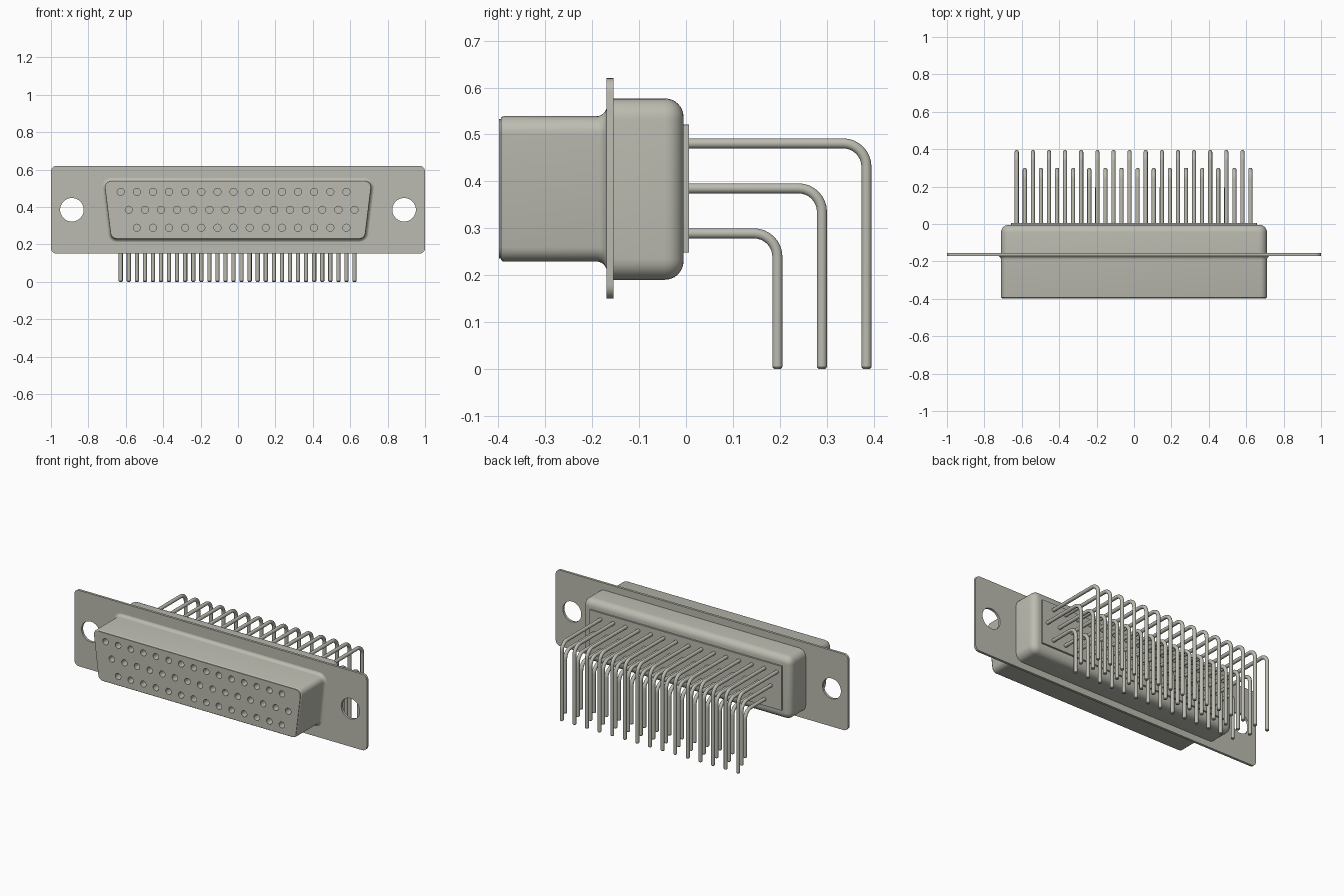
import bpy, bmesh
from math import radians, cos, sin, pi, atan2
from mathutils import Vector, Matrix

if "Cube" in bpy.data.objects:
    bpy.data.objects.remove(bpy.data.objects["Cube"], do_unlink=True)

metal = bpy.data.materials.new("warm_grey_metal")
metal.use_nodes = True
GREY = (0.5, 0.5, 0.44, 1)
metal.diffuse_color = GREY
metal.node_tree.nodes["Principled BSDF"].inputs["Base Color"].default_value = GREY


def finish_mesh(bm, name):
    bmesh.ops.recalc_face_normals(bm, faces=bm.faces)
    mesh = bpy.data.meshes.new(name)
    bm.to_mesh(mesh)
    bm.free()
    mesh.materials.append(metal)
    mesh.shade_smooth()
    mesh.set_sharp_from_angle(angle=radians(35))
    return mesh


def add_object(mesh, name, x=0):
    obj = bpy.data.objects.new(name, mesh)
    obj.location.x = x
    bpy.context.collection.objects.link(obj)
    return obj


def skin(bm, rings):
    """Join closed rings of points into a capped solid."""
    loops = [[bm.verts.new(p) for p in ring] for ring in rings]
    for a, b in zip(loops, loops[1:]):
        for i in range(len(a)):
            j = (i + 1) % len(a)
            bm.faces.new((a[i], a[j], b[j], b[i]))
    bm.faces.new(loops[0])
    bm.faces.new(loops[-1])


def rounded_outline(corners, radius, offset, steps=6):
    """Counter-clockwise convex polygon in x, z with filleted corners."""
    pts = []
    n = len(corners)
    for i in range(n):
        p0, p, p1 = (Vector(corners[k % n]) for k in (i - 1, i, i + 1))
        d0, d1 = (p - p0).normalized(), (p1 - p).normalized()
        n0, n1 = Vector((d0.y, -d0.x)), Vector((d1.y, -d1.x))
        centre = p - (n0 + n1) * radius / (1 + n0.dot(n1))
        start = atan2(n0.y, n0.x)
        turn = n0.angle(n1)
        for k in range(steps + 1):
            a = start + turn * k / steps
            pts.append(centre + Vector((cos(a), sin(a))) * (radius + offset))
    return pts


def loft(name, corners, radius, sections):
    """Sections are (y, outline offset) pairs."""
    bm = bmesh.new()
    skin(bm, [[(p.x, y, p.y) for p in rounded_outline(corners, radius, off)]
              for y, off in sections])
    return add_object(finish_mesh(bm, name), name)


def rectangle(half_width, bottom, top):
    return [(-half_width, bottom), (half_width, bottom),
            (half_width, top), (-half_width, top)]


def drill(obj, centres, radius, y0, y1, sides):
    """Cut round holes along y, then drop the cutter."""
    bm = bmesh.new()
    for x, z in centres:
        bmesh.ops.create_cone(
            bm, cap_ends=True, segments=sides, radius1=radius, radius2=radius,
            depth=y1 - y0, matrix=Matrix.Translation((x, (y0 + y1) / 2, z))
            @ Matrix.Rotation(pi / 2, 4, 'X'))
    cutter = add_object(finish_mesh(bm, "hole_cutter"), "hole_cutter")
    cutter.hide_render = True
    mod = obj.modifiers.new("holes", 'BOOLEAN')
    mod.operation, mod.solver, mod.object = 'DIFFERENCE', 'EXACT', cutter
    graph = bpy.context.evaluated_depsgraph_get()
    mesh = bpy.data.meshes.new_from_object(obj.evaluated_get(graph))
    obj.modifiers.clear()
    obj.data = mesh
    mesh.shade_smooth()
    mesh.set_sharp_from_angle(angle=radians(35))
    bpy.data.objects.remove(cutter, do_unlink=True)


def quarter(steps=6):
    return [pi / 2 * k / steps for k in range(steps + 1)]


# Contact rows: height, first x, count, y of the vertical leg
PITCH = 0.0862
ROWS = {"upper": (0.481, -0.627, 15, 0.385),
        "middle": (0.385, -0.584, 15, 0.29),
        "lower": (0.289, -0.541, 14, 0.195)}

# Mounting flange with two screw holes
flange = loft("mounting_flange", rectangle(1, 0.15, 0.62), 0.03,
              [(-0.17, 0), (-0.155, 0)])
drill(flange, [(-0.888, 0.385), (0.888, 0.385)], 0.063, -0.3, 0, 40)

# D-shaped front shell, flared where it meets the flange
d_shape = [(-0.678, 0.229), (0.678, 0.229), (0.716, 0.539), (-0.716, 0.539)]
F, E = 0.022, 0.006
flare = [(-0.169 - F * sin(a), F * (1 - sin(pi / 2 - (pi / 2 - a)))) for a in quarter()]
flare = [(-0.169 - F * (1 - cos(a)), F * (1 - sin(a))) for a in quarter()]
lip = [(-0.389 - E * sin(a), E * (cos(a) - 1)) for a in quarter(3)]
loft("front_shell", d_shape, 0.035, flare + lip)

# Face insert with the contact sockets
face = loft("socket_face", d_shape, 0.035, [(-0.399, -0.006), (-0.3, -0.006)])
sockets = [(x0 + i * PITCH, z) for z, x0, count, _ in ROWS.values()
           for i in range(count)]
shell = bpy.data.objects["front_shell"]
for part in (face, shell):
    drill(part, sockets, 0.019, -0.45, -0.34, 20)

# Rear shell with rounded back edges
R = 0.04
back = [(-0.005 - R + R * sin(a), R * (cos(a) - 1)) for a in quarter()]
loft("rear_shell", rectangle(0.711, 0.19, 0.577), 0.045, [(-0.156, 0)] + back)

# Rear plate carrying the pins
loft("rear_plate", rectangle(0.657, 0.248, 0.521), 0.002,
     [(-0.02, 0), (0.006, 0)])

# Right-angle pins, one shared mesh per row
PIN, BEND = 0.011, 0.05
for row, (z, x0, count, leg) in ROWS.items():
    path = [(-0.01, z, 0, PIN)]
    path += [(leg - BEND + BEND * sin(a), z - BEND + BEND * cos(a), a, PIN)
             for a in quarter(8)]
    path += [(leg, 0.004, pi / 2, PIN), (leg, 0, pi / 2, PIN * 0.7)]
    rings = []
    for y, h, tilt, rad in path:
        rings.append([(rad * cos(t), y + rad * sin(t) * sin(tilt),
                       h + rad * sin(t) * cos(tilt))
                      for t in (2 * pi * k / 14 for k in range(14))])
    bm = bmesh.new()
    skin(bm, rings)
    mesh = finish_mesh(bm, row + "_pin")
    for i in range(count):
        add_object(mesh, f"{row}_pin_{i + 1}", x0 + i * PITCH)
